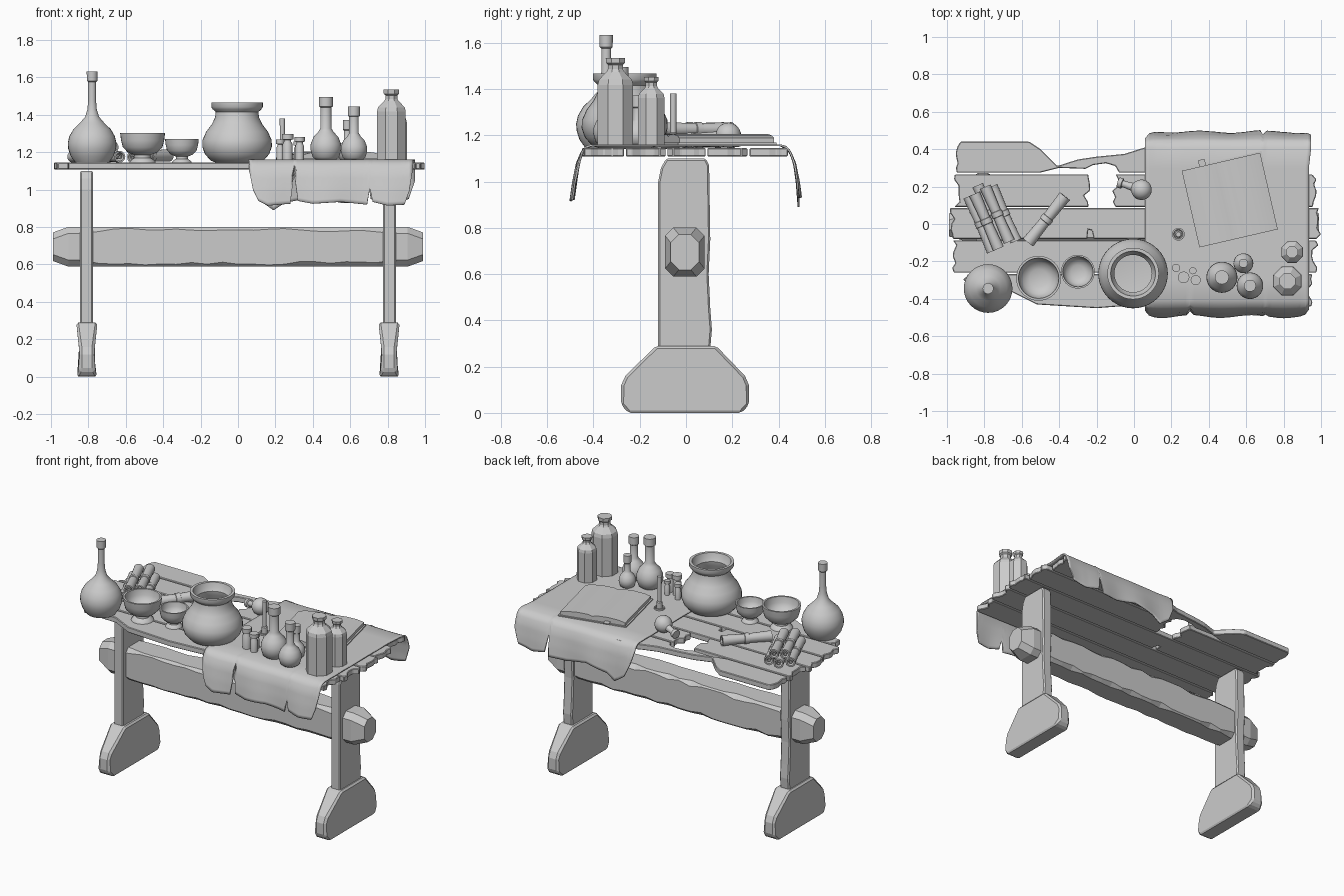
import bpy, bmesh, math, random
from mathutils import Vector

if "Cube" in bpy.data.objects:
    bpy.data.objects.remove(bpy.data.objects["Cube"])

random.seed(4)
TOP = 1.145      # plank surface
CLOTH = 1.157    # cloth surface


def finish(name, bm, smooth=None, bevel=0):
    bmesh.ops.remove_doubles(bm, verts=bm.verts, dist=1e-5)
    bmesh.ops.recalc_face_normals(bm, faces=bm.faces)
    me = bpy.data.meshes.new(name)
    bm.to_mesh(me)
    bm.free()
    ob = bpy.data.objects.new(name, me)
    bpy.context.collection.objects.link(ob)
    if smooth:
        me.shade_smooth()
        me.set_sharp_from_angle(angle=math.radians(smooth))
    if bevel:
        m = ob.modifiers.new("bevel", 'BEVEL')
        m.width, m.segments, m.limit_method = bevel, 1, 'ANGLE'
    return ob


def loft(name, rings, caps=True, **kw):
    bm = bmesh.new()
    vs = [[bm.verts.new(p) for p in r] for r in rings]
    n = len(vs[0])
    for a, b in zip(vs, vs[1:]):
        for i in range(n):
            bm.faces.new((a[i], a[(i + 1) % n], b[(i + 1) % n], b[i]))
    if caps:
        bm.faces.new(vs[0])
        bm.faces.new(vs[-1])
    return finish(name, bm, **kw)


def lathe(name, loc, profile, segs=32, smooth=40, axis=(0, 0, 1), turn=0.0):
    rings = [[(r * math.cos(2 * math.pi * (i + turn) / segs), r * math.sin(2 * math.pi * (i + turn) / segs), z)
              for i in range(segs)] for r, z in profile]
    bm = bmesh.new()
    vs = [[bm.verts.new(p) for p in r] for r in rings]
    for a, b in zip(vs, vs[1:]):
        for i in range(segs):
            bm.faces.new((a[i], a[(i + 1) % segs], b[(i + 1) % segs], b[i]))
    bmesh.ops.remove_doubles(bm, verts=bm.verts, dist=1e-5)
    ob = finish(name, bm, smooth)
    ob.location = loc
    ob.rotation_mode = 'QUATERNION'
    ob.rotation_quaternion = Vector(axis).to_track_quat('Z', 'Y')
    return ob


def interp(table, x):
    for (a, p), (b, q) in zip(table, table[1:]):
        if x <= b:
            return p + (q - p) * (x - a) / (b - a)
    return table[-1][1]


# Table top: planks with splintered ends
def plank(name, x0, x1, y0, y1, upper=(), lower=(), jag=0.02, yl=None):
    def end(x, ya, yb):
        return [(x + random.uniform(-jag, jag), ya + (yb - ya) * t) for t in (0, .15, .3, .5, .65, .85, 1)]
    pts = end(x0, y0 if yl is None else yl, y1) + list(upper) + end(x1, y1, y0) + list(lower)
    loft(name, [[(x, y, z) for x, y in pts] for z in (1.108, TOP)], bevel=0.004)


plank("plank_back", -0.94, 0.93, 0.275, 0.44, jag=0.015,
      upper=[(-0.56, .44), (-0.5, .4), (-0.41, .31), (-0.3, .345), (-0.2, .36), (-0.05, .375), (0.06, .41), (0.12, .44)],
      lower=[(-0.08, .275), (-0.1, .31), (-0.15, .325), (-0.22, .315), (-0.26, .295), (-0.4, .3), (-0.5, .275)])
plank("plank_broken_left", -0.95, -0.25, 0.092, 0.265)
plank("plank_broken_right", -0.1, 0.96, 0.092, 0.265)
plank("plank_middle", -0.97, 0.985, -0.08, 0.085, jag=0.015,
      lower=[(-0.215, -.08), (-0.225, -.035), (-0.245, -.03), (-0.25, -.08)])
plank("plank_front_inner", -0.96, 0.97, -0.26, -0.088)
plank("plank_front", -0.90, 0.94, -0.44, -0.268, yl=-0.35, jag=0.015,
      lower=[(0.06, -.43), (-0.2, -.45), (-0.52, -.43), (-0.6, -.39), (-0.66, -.36)])

# Trestles: leg post and chamfered foot on each side
leg = [(-.12, .28), (-.12, 1.0), (-.108, 1.06), (-.085, 1.1), (.085, 1.1), (.1, 1.07), (.105, .75),
       (.098, .6), (.105, .45), (.112, .36), (.105, .28)]
foot = [(-.25, 0), (-.28, .035), (-.28, .12), (-.262, .16), (-.13, .29), (.13, .29), (.255, .16),
        (.272, .12), (.272, .035), (.24, 0)]
for side, s in (("left", -1), ("right", 1)):
    loft("leg_" + side, [[(s * x, y, z) for y, z in leg] for x in (.775, .845)], bevel=0.008)
    loft("foot_" + side, [[(s * (.808 + d * (.057 - (.018 if abs(y) > .25 else 0))), y, z) for y, z in foot]
                          for d in (-1, 1)], bevel=0.012)

# Stretcher beam: chamfered section with worn edges
rings = []
for i in range(25):
    x = -0.99 + 1.98 * i / 24
    k = {0: .72, 1: 1, 24: .72}.get(i, 1)
    hy, hz = .085 * k, .106 * k
    if i in (0, 24):
        x += 0
    ring = []
    for sy, sz, flip in ((-1, -1, 0), (1, -1, 1), (1, 1, 0), (-1, 1, 1)):
        c = random.uniform(.008, .028) if 2 < i < 22 else .035
        pair = [(x, sy * hy - .005, .695 + sz * (hz - c)), (x, sy * (hy - c) - .005, .695 + sz * hz)]
        ring += pair[::-1] if flip else pair
    rings.append(ring)
loft("stretcher_beam", rings)

# Cloth draped over front and back, with V-shaped tears
front = [(.06, 1.10), (.08, 1.0), (.11, .94), (.16, .915), (.28, .925), (.30, 1.09), (.32, .94), (.4, .925),
         (.55, .935), (.69, .92), (.705, 1.01), (.72, .935), (.8, .915), (.89, .92), (.915, .99), (.935, 1.12)]
back = [(.06, 1.12), (.08, 1.03), (.12, .94), (.19, .89), (.25, .93), (.4, .96), (.55, .93), (.675, .93),
        (.69, 1.07), (.71, .95), (.8, .93), (.9, .95), (.935, 1.05)]
xs = sorted({p[0] for p in front + back} | {.06 + .875 * i / 40 for i in range(41)})
hang_y = [(.85, .5), (.9, .497), (1.0, .486), (1.08, .472), (1.13, .452), (1.15, .435), (CLOTH, .41)]
bm = bmesh.new()
cols = []
for x in xs:
    pts = []
    for sgn, tab in ((-1, front), (1, back)):
        zb = interp(tab, x)
        side = []
        for j in range(13):
            z = zb + (CLOTH - zb) * j / 12
            fold = .008 * math.sin(x * 19 + sgn) * (CLOTH - z) / .25
            side.append((x + (.012 if sgn > 0 else 0) * (x > .8), sgn * (interp(hang_y, z) + fold - .003), z))
        flat = [(x, sgn * y, CLOTH) for y in (.3, .15)]
        pts += side + flat if sgn < 0 else (side + flat)[::-1]
    cols.append([bm.verts.new(p) for p in pts])
for a, b in zip(cols, cols[1:]):
    for j in range(len(a) - 1):
        bm.faces.new((a[j], b[j], b[j + 1], a[j + 1]))
cloth = finish("cloth", bm, smooth=50)
m = cloth.modifiers.new("thickness", 'SOLIDIFY')
m.thickness, m.offset = 0.008, 0

# Large long-necked flask
lathe("tall_flask", (-.78, -.345, TOP), [(0, 0), (.09, 0), (.115, .035), (.128, .075), (.13, .105), (.122, .14),
      (.1, .178), (.065, .212), (.037, .245), (.025, .285), (.021, .33), (.021, .43), (.028, .437), (.029, .488), (0, .488)])

# Footed bowls
for name, x, y, r, h in (("large_bowl", -.51, -.29, .12, .157), ("small_bowl", -.30, -.255, .09, .125)):
    prof = [(0, 0), (.58, 0), (.55, .06), (.36, .16), (.36, .26), (.65, .34), (.88, .52), (.96, .75), (1, 1),
            (.9, 1), (.86, .75), (.7, .52), (.4, .42), (0, .4)]
    lathe(name, (x, y, TOP), [(a * r, b * h) for a, b in prof])

# Cooking pot with flared rim
lathe("pot", (-.005, -.265, TOP), [(0, -.005), (.1, -.005), (.14, .01), (.172, .045), (.186, .085), (.185, .12),
      (.165, .165), (.135, .205), (.118, .24), (.114, .27), (.13, .285), (.138, .297), (.138, .322), (.12, .322), (.112, .29),
      (.1, .27), (.105, .24), (.15, .165), (.17, .1), (.14, .04), (0, .02)], segs=40)

# Round-bodied stoppered flasks
ball = [(0, 0), (.6, 0), (.85, .2), (1, .7), (.98, 1.05), (.8, 1.5), (.5, 1.82), (.36, 2.05)]
for i, (x, y, r, h) in enumerate(((.47, -.285, .083, .338), (.62, -.33, .071, .288), (.585, -.21, .053, .215))):
    n = .36 * r
    lathe(f"round_flask_{i}", (x, y, CLOTH), [(a * r, b * r) for a, b in ball] +
          [(n, h - .055), (n * 1.25, h - .05), (n * 1.25, h), (0, h)])

# Octagonal bottles
for i, (x, y, r, h) in enumerate(((.82, -.305, .083, .378), (.845, -.15, .062, .295))):
    lathe(f"octagonal_bottle_{i}", (x, y, CLOTH), [(0, 0), (r, 0), (r, .69 * h), (.93 * r, .75 * h), (.5 * r, .84 * h),
          (.42 * r, .87 * h), (.42 * r, .92 * h), (.53 * r, .94 * h), (.55 * r, h), (0, h)], 8, smooth=0, turn=.5)

# Small vials
for i, (x, y, r, h) in enumerate(((.225, -.235, .022, .11), (.265, -.285, .031, .14), (.315, -.25, .019, .1),
                                  (.33, -.30, .027, .125))):
    lathe(f"vial_{i}", (x, y, CLOTH), [(0, 0), (r * .85, 0), (r * .85, h * .62), (r * .6, h * .72), (r * .6, h * .78),
          (r, h * .8), (r, h), (0, h)], 16)

# Candle in a dish
lathe("candle", (.237, -.055, CLOTH), [(0, 0), (.034, 0), (.034, .014), (.026, .014), (.022, .006), (.018, .008),
      (.018, .05), (.013, .055), (.014, .223), (0, .223)], 16)

# Fallen flask lying on the planks
r = .055
lathe("fallen_flask", (.04, .183, TOP + r), [(0, -r)] + [(r * math.sin(t * .27), -r * math.cos(t * .27))
      for t in range(1, 10)] + [(.022, .052), (.018, .09), (.018, .108), (.028, .11), (.028, .132), (0, .132)], 24,
      axis=(-.94, .3, -.18))


# Hollow rolled scrolls with a tie in the middle
def scroll(name, c, d, length, r):
    h = length / 2
    lathe(name, c, [(r, -h), (r * .86, -.016), (r, -.014), (r, .014), (r * .86, .016), (r, h), (r * .72, h),
                    (r * .6, 0), (r * .72, -h), (r, -h)], 18, axis=d)
    lathe(name + "_core", c, [(r * .42, -h * .97), (r * .42, h * .97), (r * .22, h * .97), (r * .22, -h * .97),
                              (r * .42, -h * .97)], 12, axis=d)


d = Vector((.4, -.917, 0))
side = Vector((.917, .4, 0))
for row, offsets in enumerate(((-.068, 0, .068), (-.034, .034))):
    for i, o in enumerate(offsets):
        c = Vector((-.765, .045, TOP + .031 + row * .05)) + side * o + d * random.uniform(-.02, .02)
        scroll(f"scroll_{row}_{i}", c, d, .32, .031)
scroll("loose_scroll", (-.468, .025, TOP + .034), (.62, .78, 0.03), .315, .034)

# Open book: thin cover under two bowed page blocks, with a bookmark
cover = [(-.225, 0), (.225, 0), (.225, .008), (-.225, .008)]
pages = [(-.215, .008), (.215, .008), (.215, .028), (.17, .039), (.1, .045), (.03, .043), (0, .035),
         (-.03, .043), (-.1, .045), (-.17, .039), (-.215, .028)]
parts = [loft("book_cover", [[(x, y, z) for x, z in cover] for y in (-.218, .218)]),
         loft("book_pages", [[(x, y, z) for x, z in pages] for y in (-.21, .21)], smooth=30),
         loft("bookmark", [[(-.1 + a, y, .014 + b) for a, b in ((-.018, 0), (.018, 0), (.018, .006), (-.018, .006))]
                           for y in (.15, .245)])]
for p in parts:
    p.location = (.512, .128, CLOTH + .003)
    p.rotation_euler.z = math.radians(13)
